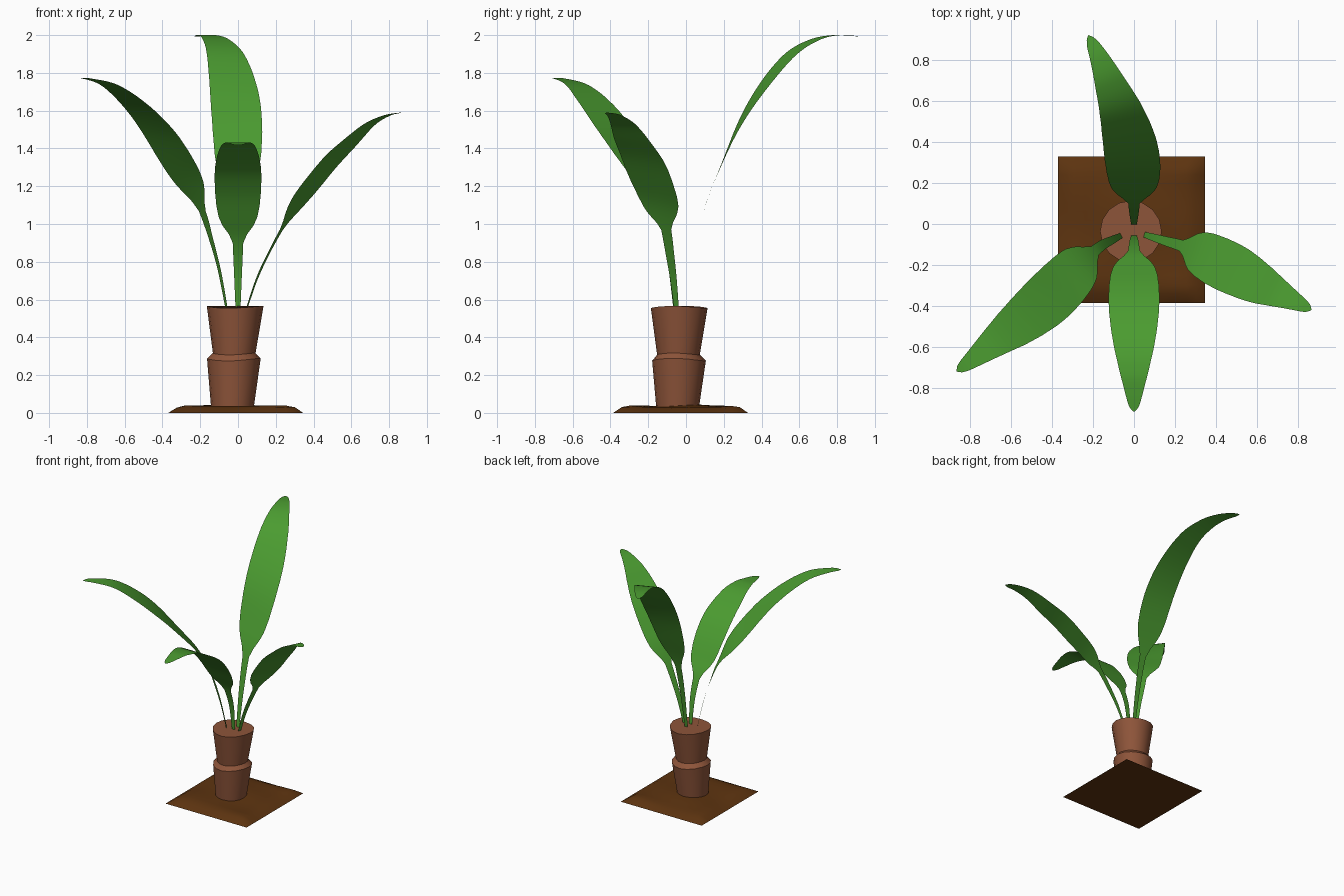
import bpy, bmesh, math
from mathutils import Vector

if "Cube" in bpy.data.objects:
    bpy.data.objects.remove(bpy.data.objects["Cube"])


def material(name, rgb):
    m = bpy.data.materials.new(name)
    m.diffuse_color = (*rgb, 1)
    m.use_nodes = True
    m.node_tree.nodes["Principled BSDF"].inputs["Base Color"].default_value = m.diffuse_color
    return m


GREEN = material("leaf green", (0.07, 0.33, 0.03))
BARK = material("trunk brown", (0.27, 0.09, 0.042))
EARTH = material("soil brown", (0.11, 0.034, 0.005))


def finish(bm, name, mat, angle):
    me = bpy.data.meshes.new(name)
    bm.to_mesh(me)
    bm.free()
    ob = bpy.data.objects.new(name, me)
    bpy.context.collection.objects.link(ob)
    me.materials.append(mat)
    bpy.ops.object.select_all(action='DESELECT')
    ob.select_set(True)
    bpy.context.view_layer.objects.active = ob
    bpy.ops.object.shade_smooth_by_angle(angle=math.radians(angle))
    return ob


# Soil: square bumpy patch with a flat underside
bm = bmesh.new()
bmesh.ops.create_grid(bm, x_segments=16, y_segments=16, size=0.357)
rim = [e for e in bm.edges if e.is_boundary]
for v in bm.verts:
    x, y = v.co.x, v.co.y
    d = max(0.0, 0.357 - max(abs(x), abs(y)))
    bump = 0.035 + 0.007 * math.sin(9 * x + 2) * math.cos(8 * y) + 0.004 * math.sin(17 * y + 5 * x)
    v.co.z = bump * min(1, d / 0.08) ** 0.6
    v.co.x -= 0.012
    v.co.y -= 0.028
bmesh.ops.contextual_create(bm, geom=rim)
bmesh.ops.recalc_face_normals(bm, faces=bm.faces)
finish(bm, "soil", EARTH, 35)

# Trunk: two flared, slightly uneven segments
SIDES = 16
bm = bmesh.new()
rings = []
for z, r, cx, cy, wob in [(0.01, 0.111, -0.03, -0.045, 0), (0.282, 0.142, -0.022, -0.037, 0.007),
                          (0.312, 0.113, -0.02, -0.04, 0.005), (0.56, 0.15, -0.015, -0.036, 0.006)]:
    ring = []
    for i in range(SIDES):
        a = 2 * math.pi * i / SIDES
        ring.append(bm.verts.new((cx + r * math.cos(a), cy + r * math.sin(a),
                                  z + wob * math.cos(2 * a + 0.5))))
    rings.append(ring)
for lo, hi in zip(rings, rings[1:]):
    for i in range(SIDES):
        j = (i + 1) % SIDES
        bm.faces.new((lo[i], lo[j], hi[j], hi[i]))
bm.faces.new(rings[-1])
bm.faces.new(rings[0][::-1])
finish(bm, "trunk", BARK, 30)

# Half width along the blade (fraction of blade length, half width)
BLADE = [(0, .028), (.05, .048), (.1, .08), (.15, .101), (.22, .114), (.32, .122), (.42, .124),
         (.5, .121), (.6, .111), (.7, .095), (.8, .072), (.9, .046), (.96, .03), (.985, .019), (1, .002)]


def lerp(table, u):
    for (a, p), (b, q) in zip(table, table[1:]):
        if u <= b:
            return p + (q - p) * (u - a) / (b - a)
    return table[-1][1]


def spline(pts, n=8):
    p = [Vector(q) for q in pts]
    p = [2 * p[0] - p[1]] + p + [2 * p[-1] - p[-2]]
    out = []
    for a, b, c, d in zip(p, p[1:], p[2:], p[3:]):
        for k in range(n):
            t = k / n
            out.append(0.5 * (2 * b + (c - a) * t + (2 * a - 5 * b + 4 * c - d) * t * t
                              + (3 * b - a - 3 * c + d) * t ** 3))
    return out + [p[-2]]


def leaf(name, pts, start, scale):
    """Thin ribbon along pts; the blade begins at control point 'start'."""
    n = 8
    path = spline(pts, n)
    length = [0]
    for a, b in zip(path, path[1:]):
        length.append(length[-1] + (b - a).length)
    l0, l1 = length[start * n], length[-1]
    bm = bmesh.new()
    prev = None
    for i, p in enumerate(path):
        t = path[min(i + 4, len(path) - 1)] - path[max(i - 4, 0)]
        side = Vector((t.y, -t.x, 0)).normalized()
        if length[i] <= l0:
            w = 0.013 + 0.015 * length[i] / l0
        else:
            w = lerp(BLADE, (length[i] - l0) / (l1 - l0)) * scale
        row = [bm.verts.new(p + side * w * k) for k in (-1, 0, 1)]
        if prev:
            for k in (0, 1):
                bm.faces.new((prev[k], prev[k + 1], row[k + 1], row[k]))
        prev = row
    return finish(bm, name, GREEN, 60)


leaf("front_leaf", [(0, -.055, .55), (0, -.08, .75), (0, -.13, .9), (0, -.2, 1.02), (0, -.3, 1.17),
                    (0, -.42, 1.295), (0, -.6, 1.4), (0, -.72, 1.43), (0, -.82, 1.427), (0, -.913, 1.417)], 2, 1)
leaf("back_leaf", [(0, -.005, .55), (0, .04, .83), (0, .1, 1.09), (0, .19, 1.32), (-.005, .29, 1.54),
                   (-.025, .41, 1.73), (-.065, .55, 1.895), (-.115, .68, 1.975), (-.165, .8, 2.0),
                   (-.222, .918, 1.993)], 2, 1.08)
leaf("left_leaf", [(-.06, -.055, .55), (-.1, -.075, .76), (-.15, -.1, .945), (-.19, -.13, 1.07),
                   (-.25, -.185, 1.2), (-.33, -.275, 1.345), (-.43, -.375, 1.5), (-.55, -.475, 1.635),
                   (-.68, -.575, 1.735), (-.8, -.67, 1.77), (-.863, -.717, 1.773)], 3, 1.05)
leaf("right_leaf", [(.045, -.05, .55), (.1, -.067, .71), (.16, -.085, .84), (.23, -.105, .97),
                    (.31, -.135, 1.1), (.4, -.18, 1.22), (.5, -.23, 1.34), (.6, -.285, 1.44),
                    (.7, -.335, 1.53), (.79, -.38, 1.575), (.863, -.418, 1.59)], 3, 1)
